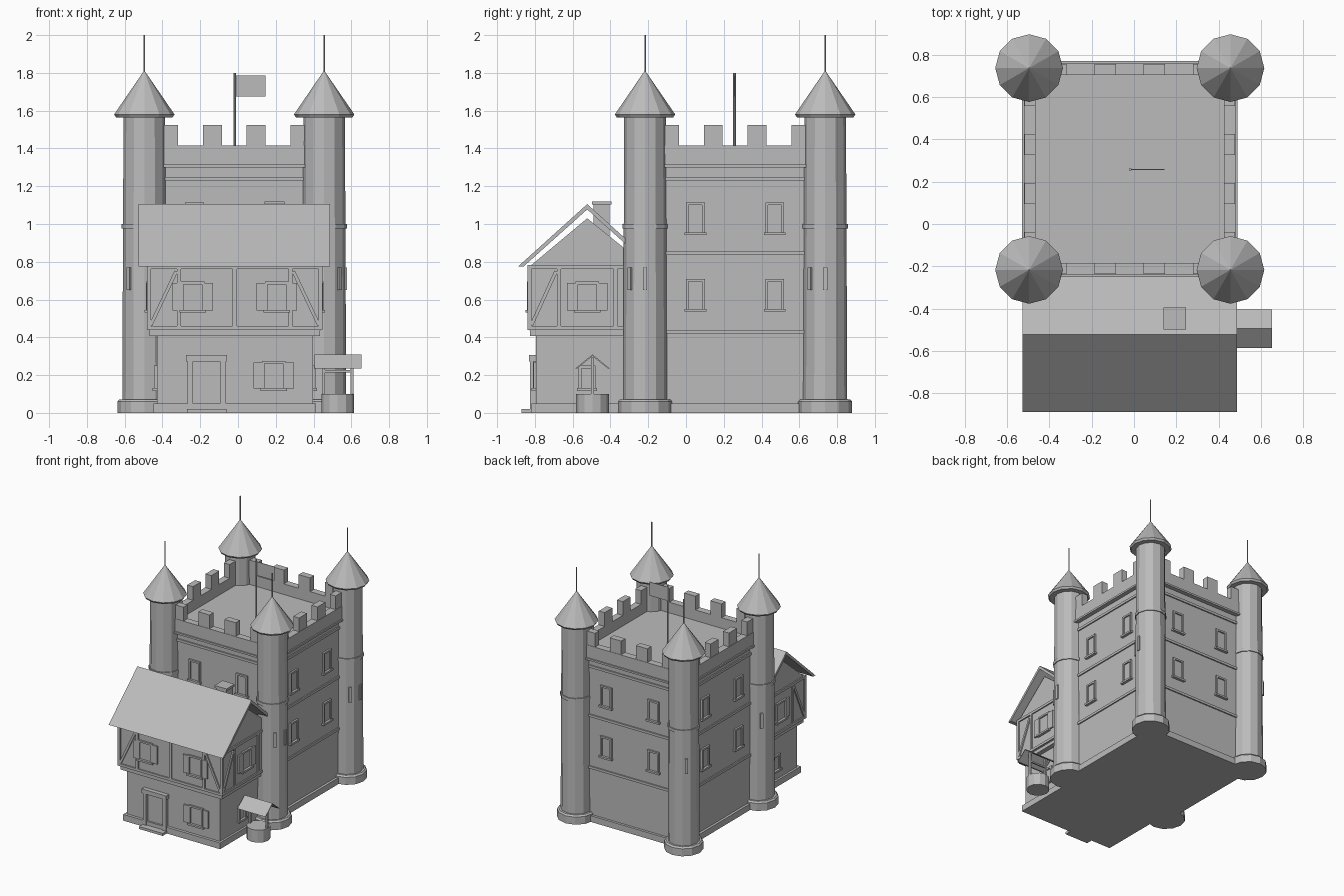
import bpy, bmesh, math
from mathutils import Matrix, Vector

if "Cube" in bpy.data.objects:
    bpy.data.objects.remove(bpy.data.objects["Cube"])

stone = bpy.data.materials.new("plain_grey")
stone.diffuse_color = (0.5, 0.5, 0.5, 1)
stone.use_nodes = True
stone.node_tree.nodes["Principled BSDF"].inputs["Base Color"].default_value = stone.diffuse_color
parts = {}


def part(name):
    return parts.setdefault(name, bmesh.new())


def box(name, x0, x1, y0, y1, z0, z1, m=Matrix()):
    size = Matrix.Diagonal((x1 - x0, y1 - y0, z1 - z0, 1))
    mid = Matrix.Translation(((x0 + x1) / 2, (y0 + y1) / 2, (z0 + z1) / 2))
    bmesh.ops.create_cube(part(name), size=1, matrix=m @ mid @ size)


def drum(name, x, y, z0, z1, r0, r1, n=12):
    bmesh.ops.create_cone(part(name), cap_ends=True, segments=n, radius1=r0, radius2=r1,
                          depth=z1 - z0, matrix=Matrix.Translation((x, y, (z0 + z1) / 2)))


def prism(name, x0, x1, profile):
    """Extrude a (y, z) profile along x."""
    bm = part(name)
    face = bm.faces.new([bm.verts.new((x0, y, z)) for y, z in profile])
    out = bmesh.ops.extrude_face_region(bm, geom=[face])
    moved = [v for v in out["geom"] if isinstance(v, bmesh.types.BMVert)]
    bmesh.ops.translate(bm, vec=(x1 - x0, 0, 0), verts=moved)


def wall(x, y, degrees):
    """Frame on a wall: local x runs along it, local -y points outward."""
    return Matrix.Translation((x, y, 0)) @ Matrix.Rotation(math.radians(degrees), 4, 'Z')


def window(name, m, u, z0, z1, w=0.1, shutters=False):
    h, t = w / 2, 0.014
    for s in (-1, 1):
        a, b = sorted((s * h, s * (h - t)))
        box(name + "_frames", u + a, u + b, -0.014, 0.01, z0, z1, m)
        if shutters:
            a, b = sorted((s * (h - 0.005), s * (h + 0.045)))
            box(name + "_shutters", u + a, u + b, -0.012, 0.01, z0 + 0.008, z1 - 0.008, m)
    box(name + "_frames", u - h, u + h, -0.014, 0.01, z1 - t, z1, m)
    box(name + "_sills", u - h - 0.008, u + h + 0.008, -0.022, 0.01, z0 - 0.004, z0 + 0.011, m)
    box(name + "_panes", u - h + t, u + h - t, -0.003, 0.005, z0, z1 - t, m)


def brace(name, m, a, b, w=0.018):
    """Diagonal timber between two (u, z) points of a wall."""
    a, b = Vector((a[0], 0, a[1])), Vector((b[0], 0, b[1]))
    d = b - a
    turn = Matrix.Rotation(math.atan2(d.x, d.z), 4, 'Y')
    box(name, -w / 2, w / 2, -0.01, 0.008, 0, d.length, m @ Matrix.Translation(a) @ turn)


# Keep
KX, KY = -0.02, 0.26


def keep_box(name, half, z0, z1):
    box(name, KX - half, KX + half, KY - half, KY + half, z0, z1)


keep_box("keep_body", 0.475, 0, 1.33)
keep_box("keep_plinth", 0.495, 0, 0.05)
for z in (0.42, 0.835, 1.23):
    keep_box("string_courses", 0.485, z, z + 0.02)

# Parapet, battlements and windows on each of the four sides
for k in range(4):
    side = Matrix.Translation((KX, KY, 0)) @ Matrix.Rotation(k * math.pi / 2, 4, 'Z')
    box("parapet", -0.5, 0.5, -0.5, -0.445, 1.3, 1.415, side)
    box("cornice", -0.505, 0.505, -0.51, -0.46, 1.3, 1.315, side)
    for u in (-0.348, -0.116, 0.116, 0.348):
        box("merlons", u - 0.05, u + 0.05, -0.497, -0.445, 1.415, 1.525, side)
    face = side @ Matrix.Translation((0, -0.475, 0))
    for u in (-0.21, 0.21):
        for z in (0.54, 0.945):
            window("keep_window", face, u, z, z + 0.17)

# Corner towers
for sx in (-1, 1):
    for sy in (-1, 1):
        x, y = KX + sx * 0.476, KY + sy * 0.477
        drum("tower_bases", x, y, 0, 0.06, 0.143, 0.143)
        drum("tower_bases", x, y, 0.06, 0.072, 0.143, 0.132)
        drum("tower_shafts", x, y, 0, 1.58, 0.117, 0.11)
        drum("tower_rings", x, y, 0.975, 1.0, 0.12, 0.12)
        drum("tower_eaves", x, y, 1.565, 1.58, 0.15, 0.16)
        drum("tower_roofs", x, y, 1.58, 1.81, 0.16, 0.002)
        drum("finials", x, y, 1.79, 2.0, 0.004, 0.004, 6)
        for turn in ((45, 90) if sx > 0 else (-45, -135)):
            m = wall(x, y, turn)
            box("arrow_slits", -0.011, 0.011, -0.121, -0.09, 0.65, 0.77, m)

# Flag
drum("flag_pole", KX + 0.002, 0.257, 1.32, 1.8, 0.007, 0.007, 8)
box("flag", -0.015, 0.145, 0.255, 0.259, 1.675, 1.785)

# House walls: stone ground floor, jettied upper floor with gables
HX, HY = -0.017, -0.523
box("house_ground_floor", -0.43, 0.396, -0.795, -0.2, 0, 0.42)
box("house_plinth", -0.447, 0.413, -0.818, -0.2, 0, 0.05)
box("jetty", -0.468, 0.434, -0.825, -0.2, 0.408, 0.436)
prism("house_upper_floor", -0.472, 0.438,
      [(-0.828, 0.436), (-0.2, 0.436), (-0.2, 0.77), (HY, 1.03), (-0.828, 0.775)])
for z in (0.44, 0.763):
    box("timber_beams", -0.482, 0.448, -0.838, -0.2, z, z + 0.02)
prism("house_roof", -0.527, 0.487,
      [(-0.889, 0.775), (HY, 1.105), (-0.21, 0.823), (-0.21, 0.795), (HY, 1.077), (-0.86, 0.775)])

# Chimney
box("chimney", 0.147, 0.239, -0.49, -0.405, 0.85, 1.11)
box("chimney_cap", 0.14, 0.247, -0.498, -0.395, 1.102, 1.12)

# Timber framing and windows of the upper floor
front = wall(HX, -0.828, 0)
for u in (-0.454, -0.295, 0, 0.295, 0.454):
    box("timber_posts", u - 0.011, u + 0.011, -0.01, 0.01, 0.45, 0.77, front)
for s in (-1, 1):
    brace("timber_braces", front, (s * 0.445, 0.465), (s * 0.31, 0.75))
    window("house_window", front, s * 0.222, 0.535, 0.695, 0.125, True)
    side = wall(HX + s * 0.455, HY, s * 90)
    for v in (-0.304, -0.15, 0.15, 0.295):
        box("timber_posts", v * s - 0.01, v * s + 0.01, -0.01, 0.01, 0.45, 0.77, side)
    brace("timber_braces", side, (-s * 0.295, 0.465), (-s * 0.165, 0.75))
    window("house_window", side, 0, 0.535, 0.695, 0.125, True)
    # Ground floor side windows
    window("house_window", wall(HX + s * 0.413, HY, s * 90), 0, 0.12, 0.25, 0.09)

# Ground floor front: shuttered window, door and step
ground = wall(0, -0.795, 0)
window("house_window", ground, 0.19, 0.12, 0.275, 0.125, True)
for u in (-0.268, -0.094):
    box("door_frame", u, u + 0.03, -0.03, 0.01, 0, 0.28, ground)
box("door_lintel", -0.275, -0.057, -0.035, 0.01, 0.272, 0.306, ground)
box("door", -0.24, -0.09, -0.008, 0.01, 0.02, 0.275, ground)
box("door_step", -0.27, -0.06, -0.075, 0, 0, 0.02, ground)

# Well with posts and small roof
WX, WY = 0.528, -0.495
drum("well", WX, WY, 0, 0.1, 0.087, 0.087)
for s in (-1, 1):
    u = WX + s * 0.076
    box("well_posts", u - 0.008, u + 0.008, WY - 0.008, WY + 0.008, 0.05, 0.295)
box("well_beam", WX - 0.08, WX + 0.08, WY - 0.006, WY + 0.006, 0.215, 0.227)
prism("well_roof", 0.405, 0.653,
      [(WY - 0.091, 0.235), (WY, 0.31), (WY + 0.091, 0.235),
       (WY + 0.081, 0.235), (WY, 0.301), (WY - 0.081, 0.235)])

# Turn the collected parts into objects
for name, bm in parts.items():
    bmesh.ops.recalc_face_normals(bm, faces=bm.faces)
    mesh = bpy.data.meshes.new(name)
    bm.to_mesh(mesh)
    bm.free()
    mesh.materials.append(stone)
    bpy.context.collection.objects.link(bpy.data.objects.new(name, mesh))
